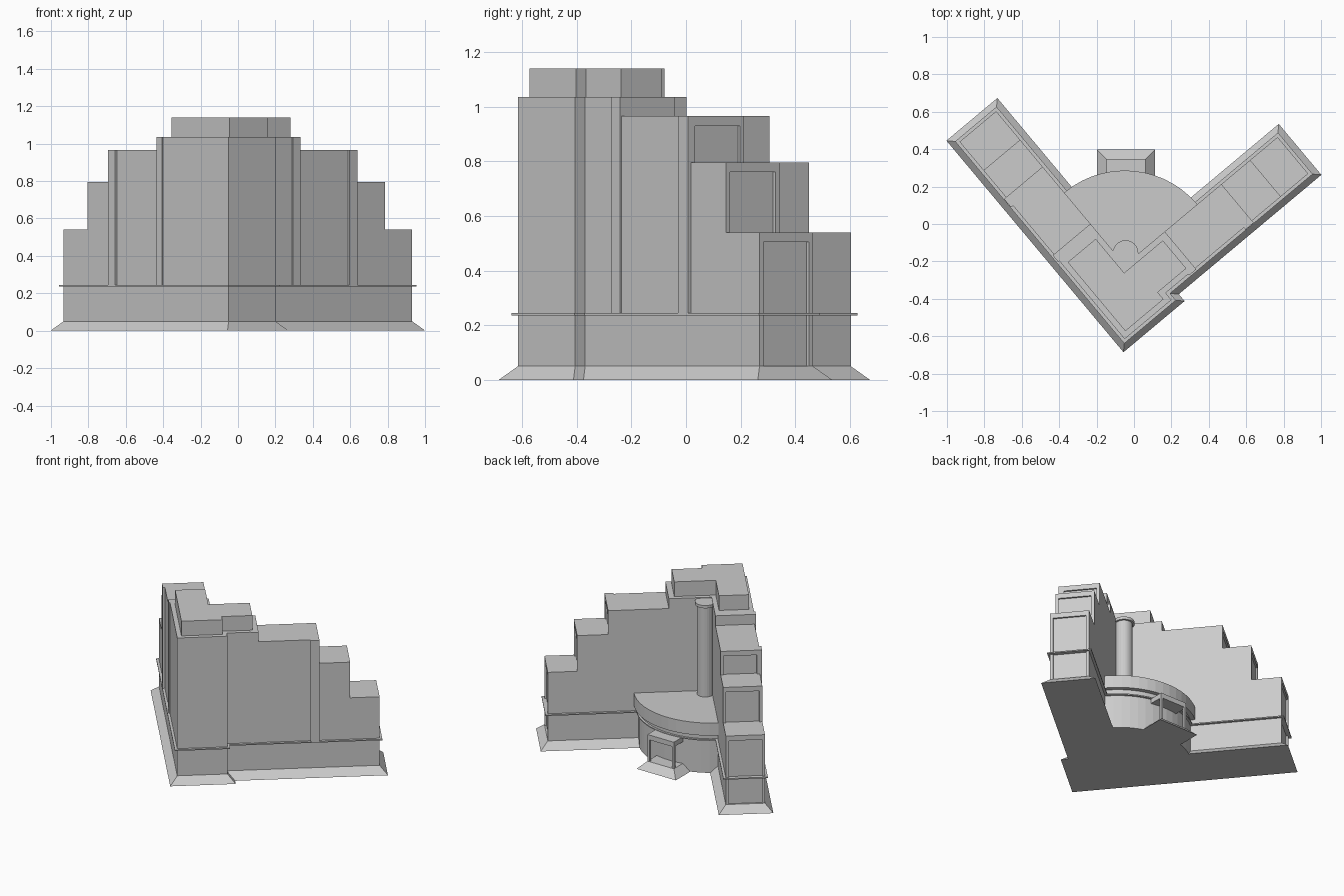
import bpy, bmesh, math

cube = bpy.data.objects.get("Cube")
if cube:
    bpy.data.objects.remove(cube, do_unlink=True)

stone = bpy.data.materials.new("pale grey stone")
stone.use_nodes = True
stone.diffuse_color = (0.6, 0.6, 0.6, 1)
stone.node_tree.nodes["Principled BSDF"].inputs["Base Color"].default_value = (0.6, 0.6, 0.6, 1)

TURN = math.radians(39.93)      # direction of the right-hand wing
TIP = (-0.05, -0.615, 0)        # front corner of the walls
WIDTH = 0.255                   # depth of each wing
NOTCH = 0.048                   # setback of one wing behind the front corner
INNER = (WIDTH, NOTCH + WIDTH)  # inner corner between the wings


def offset(pts, d):
    """Push a counter-clockwise outline outward by d with mitred corners."""
    out = []
    for i, (x, y) in enumerate(pts):
        (px, py), (nx, ny) = pts[i - 1], pts[(i + 1) % len(pts)]
        l1, l2 = math.hypot(x - px, y - py), math.hypot(nx - x, ny - y)
        n1 = ((y - py) / l1, (px - x) / l1)
        n2 = ((ny - y) / l2, (x - nx) / l2)
        k = d / (1 + n1[0] * n2[0] + n1[1] * n2[1])
        out.append((x + (n1[0] + n2[0]) * k, y + (n1[1] + n2[1]) * k))
    return out


def solid(name, prisms, wing_frame=True):
    """Build one object from prisms given as (outline, z0, z1, bottom flare)."""
    bm = bmesh.new()
    for pts, z0, z1, flare in prisms:
        low = [bm.verts.new((x, y, z0)) for x, y in offset(pts, flare)]
        top = [bm.verts.new((x, y, z1)) for x, y in pts]
        bm.faces.new(top)
        bm.faces.new(low[::-1])
        for i in range(len(pts)):
            j = (i + 1) % len(pts)
            bm.faces.new((low[i], low[j], top[j], top[i]))
    mesh = bpy.data.meshes.new(name)
    bm.to_mesh(mesh)
    bm.free()
    mesh.materials.append(stone)
    ob = bpy.data.objects.new(name, mesh)
    bpy.context.collection.objects.link(ob)
    if wing_frame:
        ob.location, ob.rotation_euler.z = TIP, TURN
    return ob


def rect(a0, a1, b0, b1):
    return [(a0, b0), (a1, b0), (a1, b1), (a0, b1)]


def footprint(la, lb):
    """V-shaped plan with wings of length la and lb."""
    return [(0, 0), (0.326, 0), (0.326, NOTCH), (la, NOTCH), (la, INNER[1]),
            INNER, (WIDTH, lb), (0, lb)]


def sector(r, steps=14):
    """Quarter disc filling the angle between the wings."""
    arc = [(INNER[0] + r * math.cos(t), INNER[1] + r * math.sin(t))
           for t in (math.pi / 2 * i / steps for i in range(steps + 1))]
    return [INNER] + arc


def disc(x, y, r, n=24):
    return [(x + r * math.cos(math.tau * i / n), y + r * math.sin(math.tau * i / n))
            for i in range(n)]


# Sloping plinth and stepped wings
FULL = (1.32, 1.375)
solid("plinth", [(footprint(*FULL), 0, 0.05, 0.05)])
tiers = [("lower_tier", *FULL, 0.05, 0.54),
         ("middle_tier", 1.129, 1.176, 0.54, 0.795),
         ("upper_tier", 0.928, 0.988, 0.795, 0.965)]
SINK, SIDE, HEAD = 0.012, 0.02, 0.035
for name, la, lb, z0, z1 in tiers:
    solid(name, [(footprint(la - SINK, lb - SINK), z0, z1, 0)])
    # Raised frames round the sunken end panels
    b0, b1 = NOTCH, INNER[1]
    solid(name + "_end_frames", [
        (rect(la - SINK, la, b0, b0 + SIDE), z0, z1, 0),
        (rect(la - SINK, la, b1 - SIDE, b1), z0, z1, 0),
        (rect(la - SINK, la, b0 + SIDE, b1 - SIDE), z1 - HEAD, z1, 0),
        (rect(0, SIDE, lb - SINK, lb), z0, z1, 0),
        (rect(WIDTH - SIDE, WIDTH, lb - SINK, lb), z0, z1, 0),
        (rect(SIDE, WIDTH - SIDE, lb - SINK, lb), z1 - HEAD, z1, 0)])

# Tower and its roof block
solid("tower", [(footprint(0.533, 0.59), 0.965, 1.035, 0)])
solid("tower_crown", [(offset(footprint(0.525, 0.54), -0.03), 1.035, 1.14, 0)])

# Shallow pilasters on the outer walls
solid("pilasters", [
    (rect(-0.014, 0, 0.93, 0.988), 0.24, 0.965, 0),
    (rect(-0.008, 0, 0.545, 0.59), 0.24, 1.035, 0),
    (rect(0.871, 0.928, NOTCH - 0.014, NOTCH), 0.24, 0.965, 0),
    (rect(0.483, 0.533, NOTCH - 0.008, NOTCH), 0.24, 1.035, 0)])

# Thin string course round the walls
solid("string_course", [(offset(footprint(*FULL), 0.017), 0.236, 0.244, 0)])

# Rounded hall between the wings
solid("hall_wall", [(sector(0.475), 0, 0.28, 0)])
solid("hall_string_course", [(sector(0.49), 0.236, 0.244, 0)])
solid("hall_roof", [(sector(0.505), 0.28, 0.37, 0)])

# Round chimney in the inner corner
solid("chimney", [(disc(-0.045, -0.155, 0.055), 0.36, 1.01, 0),
                  (disc(-0.045, -0.155, 0.068), 1.01, 1.03, 0)], False)

# Open entrance porch at the back
X0, X1, Y1, POST = -0.147, 0.062, 0.347, 0.016
solid("porch_floor", [(rect(X0, X1, 0.15, Y1), 0, 0.05, 0.05)], False)
solid("porch_roof", [(rect(X0, X1, 0.15, Y1), 0.205, 0.24, 0)], False)
solid("porch_posts", [(rect(x, x + POST, Y1 - POST, Y1), 0.05, 0.205, 0)
                      for x in (X0, X1 - POST)], False)
